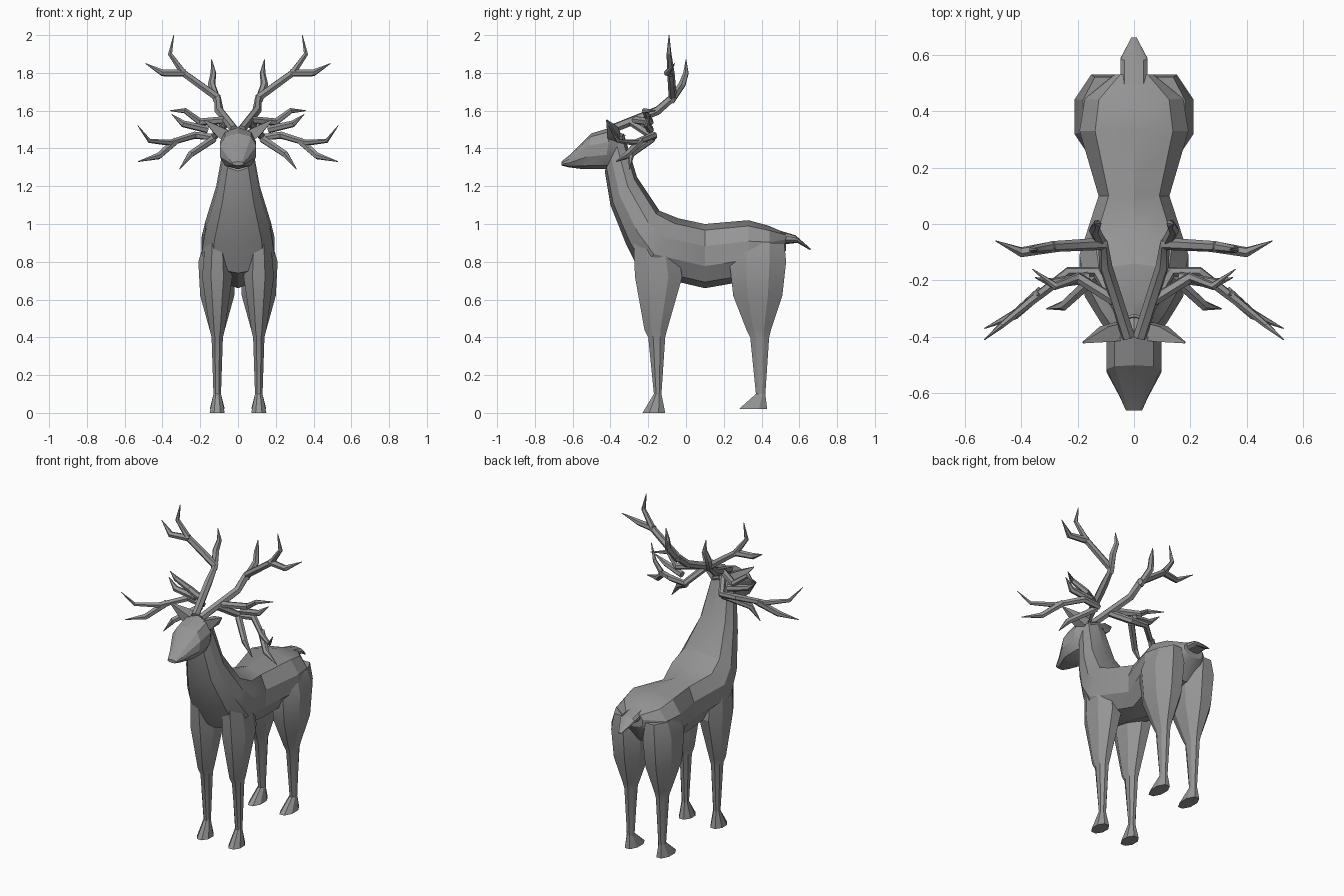
import bpy, bmesh, math
from mathutils import Vector

cube = bpy.data.objects.get("Cube")
if cube:
    bpy.data.objects.remove(cube)

color = (.3, .3, .3, 1)
grey = bpy.data.materials.new("grey")
grey.use_nodes = True
grey.diffuse_color = color
grey.node_tree.nodes["Principled BSDF"].inputs["Base Color"].default_value = color


def loft(name, rings, mirror=False):
    """Skin a list of equal-length closed rings into a capped mesh."""
    bm = bmesh.new()
    loops = [[bm.verts.new(point) for point in ring] for ring in rings]
    for lower, upper in zip(loops, loops[1:]):
        for i in range(len(lower)):
            bm.faces.new((lower[i - 1], lower[i], upper[i], upper[i - 1]))
    bm.faces.new(loops[0])
    bm.faces.new(loops[-1])
    bmesh.ops.recalc_face_normals(bm, faces=bm.faces)
    mesh = bpy.data.meshes.new(name)
    bm.to_mesh(mesh)
    bm.free()
    mesh.materials.append(grey)
    obj = bpy.data.objects.new(name, mesh)
    bpy.context.collection.objects.link(obj)
    if mirror:
        obj.modifiers.new("Mirror", "MIRROR").use_mirror_merge = False
    bpy.ops.object.select_all(action="DESELECT")
    bpy.context.view_layer.objects.active = obj
    obj.select_set(True)
    bpy.ops.object.shade_smooth_by_angle(angle=math.radians(25))


def trunk(name, stations, steps=5):
    """Boxy oval rings, each hung between a top and a bottom point (y, z) with a half width."""
    rings = []
    for top_y, top_z, bottom_y, bottom_z, width in stations:
        side = []
        for k in range(steps + 1):
            angle = math.pi * k / steps
            across = width * abs(math.sin(angle)) ** .7
            down = (1 - math.cos(angle)) / 2
            side.append((across,
                         top_y + (bottom_y - top_y) * down,
                         top_z + (bottom_z - top_z) * down))
        rings.append(side + [(-x, y, z) for x, y, z in side[-2:0:-1]])
    loft(name, rings)


def limb(name, levels, center_x=.11, sides=8):
    """Octagonal rings stacked in height: z, front y, back y, half width."""
    corners = [math.tau * (k + .5) / sides for k in range(sides)]
    flat = math.cos(math.pi / sides)
    rings = []
    for z, front, back, width in levels:
        middle, depth = (front + back) / 2, (back - front) / 2
        rings.append([(center_x + width * math.cos(angle) / flat,
                       middle + depth * math.sin(angle) / flat, z) for angle in corners])
    loft(name, rings, mirror=True)


def horn(name, path, radius=.019, sides=6):
    """Sweep a polygon along a path, tapering to the tip, on both sides."""
    points = [Vector(p) for p in path]
    final = len(points) - 1
    normal = last = None
    rings = []
    for i, point in enumerate(points):
        along = (points[min(i + 1, final)] - points[max(i - 1, 0)]).normalized()
        if last is None:
            normal = along.orthogonal().normalized()
        else:
            normal = last.rotation_difference(along) @ normal
        last, other = along, along.cross(normal)
        size = radius * (1.1 - (i / final) ** 3)
        angles = [math.tau * k / sides for k in range(sides)]
        rings.append([point + size * (math.cos(a) * normal + math.sin(a) * other)
                      for a in angles])
    loft(name, rings, mirror=True)


# Torso and neck, from the throat back to the rump
trunk("body", [
    (-.33, 1.48, -.43, 1.28, .08), (-.26, 1.25, -.4, 1.1, .12),
    (-.14, 1.07, -.32, .9, .18), (-.04, 1.03, -.24, .74, .2),
    (.1, 1, .1, .66, .13), (.33, 1.02, .33, .7, .2),
    (.44, .99, .45, .74, .18), (.53, .95, .53, .86, .07)])

# Head, from the nape to the nose
trunk("head", [
    (-.32, 1.47, -.38, 1.3, .06), (-.4, 1.51, -.43, 1.29, .1),
    (-.5, 1.48, -.54, 1.29, .1), (-.61, 1.37, -.62, 1.3, .05),
    (-.66, 1.33, -.66, 1.31, .03)])

# Tail
trunk("tail", [(.48, .97, .5, .89, .05), (.58, .94, .59, .9, .05),
               (.66, .87, .66, .86, .01)])

# Legs
limb("front_leg", [
    (.95, -.28, -.06, .06), (.72, -.27, -.02, .08), (.44, -.22, -.1, .04),
    (.4, -.2, -.11, .03), (.1, -.17, -.13, .02)])
limb("hind_leg", [
    (.9, .25, .52, .07), (.8, .23, .53, .1), (.62, .25, .51, .09),
    (.44, .32, .45, .04), (.4, .34, .44, .03), (.1, .37, .42, .02)])

# Hooves
limb("front_hoof", [(.1, -.17, -.13, .02), (0, -.23, -.11, .04)])
limb("hind_hoof", [(.1, .37, .42, .02), (.02, .28, .43, .04)])

# Ears
horn("ear", [(.05, -.38, 1.46), (.1, -.39, 1.49), (.18, -.42, 1.55)],
     radius=.04, sides=4)

# Antlers
horn("antler_beam", [
    (.02, -.4, 1.5), (.1, -.15, 1.6), (.11, -.07, 1.67), (.29, -.08, 1.8),
    (.36, -.09, 1.9), (.34, -.09, 2)], radius=.022)
horn("antler_top_tine", [(.28, -.08, 1.8), (.4, -.1, 1.8), (.49, -.06, 1.85)])
horn("antler_back_tine", [(.11, -.08, 1.65), (.14, -.02, 1.74), (.13, 0, 1.8),
                          (.14, 0, 1.87)])
horn("antler_side_branch", [(.07, -.27, 1.55), (.2, -.19, 1.54), (.28, -.22, 1.6),
                            (.36, -.16, 1.6)])
horn("antler_side_tine", [(.16, -.19, 1.5), (.29, -.21, 1.53), (.35, -.19, 1.58)])
horn("antler_long_branch", [
    (.06, -.29, 1.54), (.13, -.17, 1.46), (.23, -.17, 1.47), (.36, -.27, 1.43),
    (.47, -.36, 1.44), (.53, -.41, 1.52)])
horn("antler_long_tine", [(.33, -.24, 1.44), (.42, -.32, 1.36), (.53, -.37, 1.33)])
horn("antler_low_tine", [(.13, -.18, 1.45), (.25, -.29, 1.37), (.31, -.3, 1.29)])
